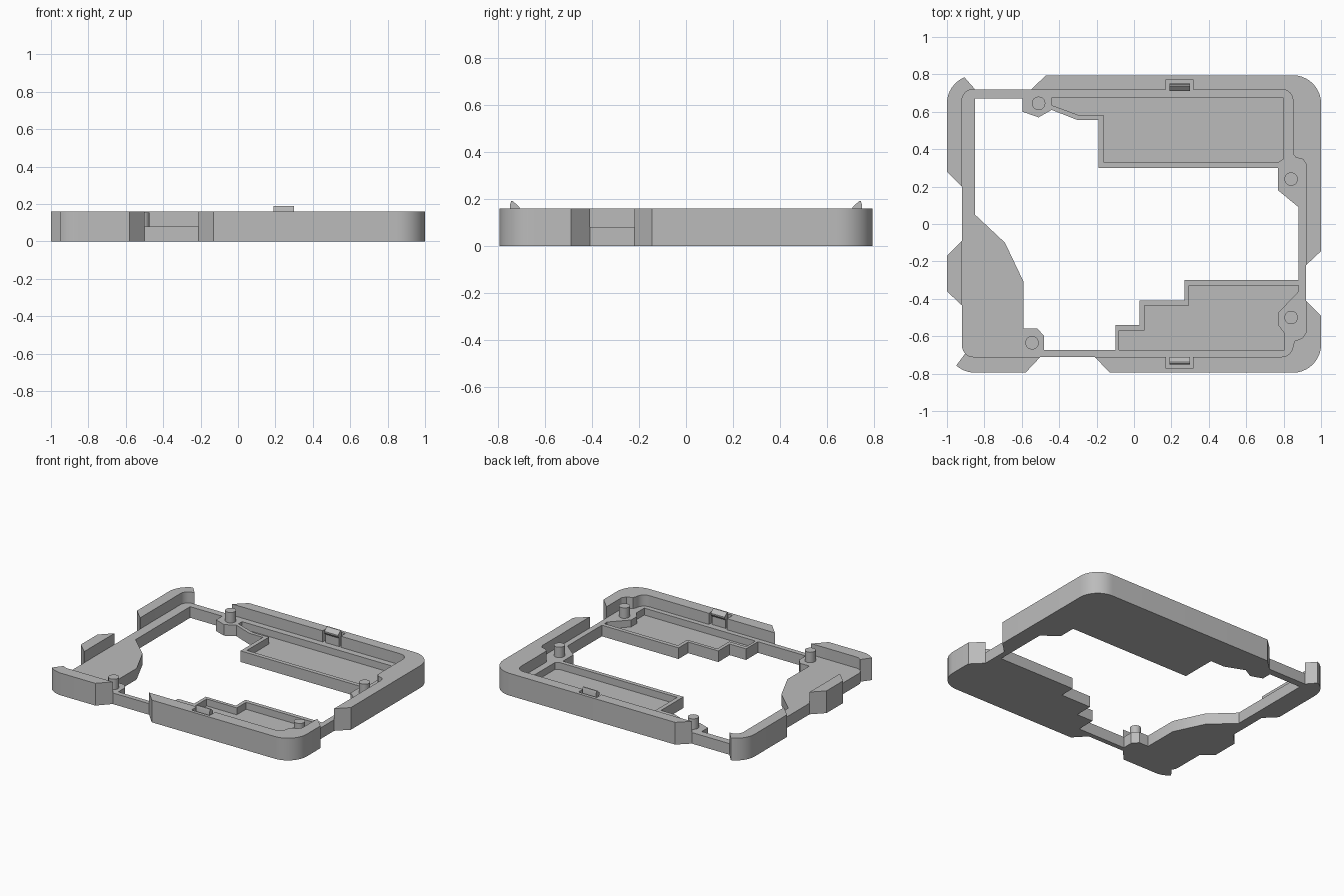
import bpy, bmesh, math

if "Cube" in bpy.data.objects:
    bpy.data.objects.remove(bpy.data.objects["Cube"])

GREY = (0.5, 0.5, 0.5, 1)
plastic = bpy.data.materials.new("grey plastic")
plastic.use_nodes = True
plastic.diffuse_color = GREY
plastic.node_tree.nodes["Principled BSDF"].inputs["Base Color"].default_value = GREY

EDGE, TOP, MID, FLOOR = 0.795, 0.16, 0.08, 0.03


def arc(cx, cy, r, a0, a1, steps=10):
    angles = [math.radians(a0 + (a1 - a0) * i / steps) for i in range(steps + 1)]
    return [(cx + r * math.cos(a), cy + r * math.sin(a)) for a in angles]


def finish(name, bm):
    bmesh.ops.recalc_face_normals(bm, faces=bm.faces)
    mesh = bpy.data.meshes.new(name)
    bm.to_mesh(mesh)
    bm.free()
    mesh.materials.append(plastic)
    obj = bpy.data.objects.new(name, mesh)
    bpy.context.collection.objects.link(obj)
    bpy.ops.object.select_all(action="DESELECT")
    obj.select_set(True)
    bpy.context.view_layer.objects.active = obj
    bpy.ops.object.shade_smooth_by_angle(angle=math.radians(30))
    return obj


def slab(name, loops, z0, z1):
    """Extrude an outline, with further loops as holes, from z0 to z1."""
    bm = bmesh.new()
    for loop in loops:
        vs = [bm.verts.new((x, y, z0)) for x, y in loop]
        for a, b in zip(vs, vs[1:] + vs[:1]):
            bm.edges.new((a, b))
    bmesh.ops.triangle_fill(bm, edges=bm.edges[:], use_beauty=True)
    out = bmesh.ops.extrude_face_region(bm, geom=bm.faces[:])
    moved = [g for g in out["geom"] if isinstance(g, bmesh.types.BMVert)]
    bmesh.ops.translate(bm, vec=(0, 0, z1 - z0), verts=moved)
    return finish(name, bm)


# Inner recess line, split so that the walls can reuse it
back_right_in = [(0.92, 0.32), (0.905, 0.345), (0.865, 0.355), (0.85, 0.375)] + arc(0.79, 0.66, 0.06, 0, 90, 6)
front_right_in = arc(0.79, -0.65, 0.06, -90, 0, 6) + [(0.86, -0.625), (0.9, -0.61), (0.92, -0.58)]
back_left_in = arc(-0.86, 0.66, 0.06, 90, 180, 6)
front_left_in = arc(-0.86, -0.65, 0.06, 180, 270, 6)
outline = back_right_in + back_left_in + front_left_in + front_right_in

# Central opening with stepped trays and peg pads
opening = [
    (-0.85, 0.67), (-0.595, 0.67), (-0.595, 0.6), (-0.51, 0.57), (-0.44, 0.61),
    (-0.3, 0.555), (-0.19, 0.555), (-0.19, 0.3), (0.77, 0.3), (0.77, 0.18),
    (0.88, 0.09), (0.88, -0.3), (0.27, -0.3), (0.27, -0.41), (0.03, -0.41),
    (0.03, -0.54), (-0.1, -0.54), (-0.1, -0.675), (-0.48, -0.675), (-0.48, -0.6),
    (-0.515, -0.56), (-0.59, -0.56), (-0.59, -0.31), (-0.69, -0.1), (-0.85, 0.05)]
back_tray = [
    (-0.44, 0.675), (0.8, 0.675), (0.8, 0.35), (0.77, 0.33), (-0.16, 0.33),
    (-0.16, 0.58), (-0.29, 0.58), (-0.44, 0.635)]
front_tray = [
    (-0.08, -0.675), (0.805, -0.675), (0.805, -0.585), (0.77, -0.54), (0.77, -0.475),
    (0.88, -0.36), (0.88, -0.33), (0.295, -0.33), (0.295, -0.435), (0.055, -0.435),
    (0.055, -0.57), (-0.08, -0.57)]

slab("tray_floor", [outline, opening], 0, FLOOR)
slab("frame_rim", [outline, opening, back_tray, front_tray], FLOOR, MID)


# Raised outer walls; the long ones have a pocket for a clip
def pocket(side):
    inner = 0.72 if side > 0 else -0.71
    return [(0.315, inner), (0.315, side * 0.772), (0.17, side * 0.772), (0.17, inner)]


walls = {
    "back_right_wall": [(0.92, -0.22), (1, -0.145)] + arc(0.85, 0.645, 0.15, 0, 90)
    + [(-0.47, EDGE), (-0.55, 0.72)] + pocket(1)[::-1] + back_right_in[::-1],
    "front_right_wall": [(-0.21, -0.71), (-0.13, -EDGE)] + arc(0.85, -0.645, 0.15, -90, 0)
    + [(1, -0.49), (0.92, -0.41)] + front_right_in[::-1] + pocket(-1),
    "front_left_wall": arc(-0.85, -0.645, 0.15, 228, 270, 6)
    + [(-0.58, -EDGE), (-0.5, -0.71)] + front_left_in[:2:-1],
    "left_tooth": [(-0.92, -0.09), (-1, -0.17), (-1, -0.36), (-0.92, -0.435)],
    "back_left_wall": arc(-0.85, 0.645, 0.15, 180, 112, 8)
    + [(-0.85, 0.72)] + back_left_in + [(-0.92, 0.2), (-1, 0.28)],
}
for name, points in walls.items():
    slab(name, [points], 0, TOP)

# Pocket floors and wedge-headed snap clips
for side, label in ((1, "back"), (-1, "front")):
    slab(label + "_pocket_floor", [pocket(side)], 0, MID)
    profile = [(0.75, 0.05), (0.75, 0.175), (0.745, 0.19), (0.737, 0.19),
               (0.71, 0.165), (0.71, 0.155), (0.722, 0.14), (0.722, 0.05)]
    bm = bmesh.new()
    face = bm.faces.new([bm.verts.new((0.19, side * y, z)) for y, z in profile])
    out = bmesh.ops.extrude_face_region(bm, geom=[face])
    moved = [g for g in out["geom"] if isinstance(g, bmesh.types.BMVert)]
    bmesh.ops.translate(bm, vec=(0.11, 0, 0), verts=moved)
    finish(label + "_clip", bm)

# Locating pegs
pegs = {"back_left": (-0.51, 0.645), "back_right": (0.84, 0.24),
        "front_right": (0.84, -0.5), "front_left": (-0.545, -0.635)}
for label, (x, y) in pegs.items():
    slab(label + "_peg", [arc(x, y, 0.036, 0, 345, 23)], FLOOR, 0.155)
